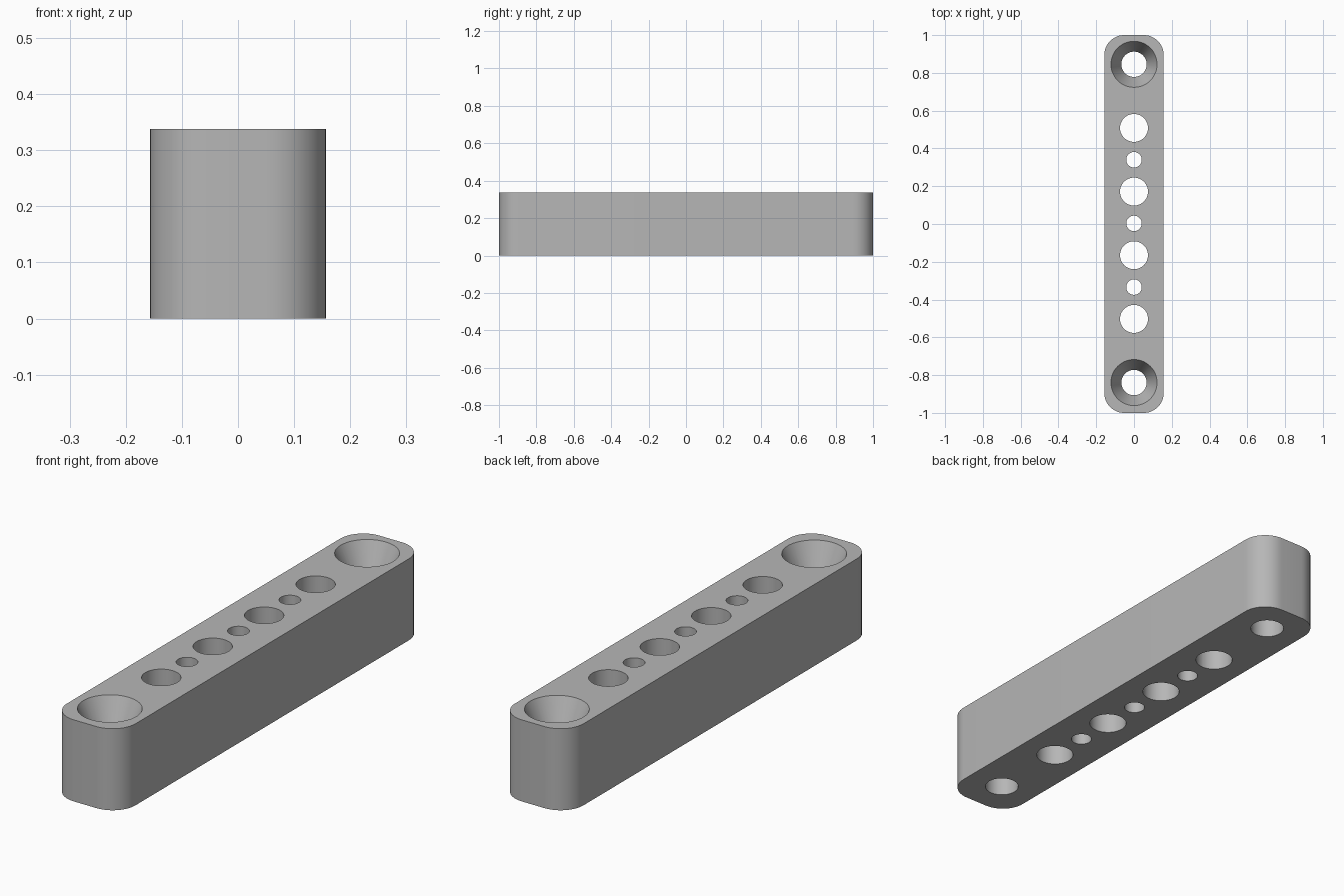
import bpy, bmesh, math

HALF_W, HALF_L, HEIGHT, CORNER = 0.157, 1.0, 0.338, 0.105
PITCH, SHIFT = 0.1685, 0.003
WIDE_R, PIN_R, SCREW_R, SINK_R, SINK_DEPTH = 0.074, 0.041, 0.067, 0.122, 0.12
SEGMENTS = 48

cube = bpy.data.objects.get("Cube")
if cube:
    bpy.data.objects.remove(cube, do_unlink=True)

grey = bpy.data.materials.new("plain grey")
grey.use_nodes = True
colour = (0.47, 0.47, 0.47, 1)
grey.diffuse_color = colour
grey.node_tree.nodes["Principled BSDF"].inputs["Base Color"].default_value = colour


def make_object(name, bm):
    bmesh.ops.recalc_face_normals(bm, faces=bm.faces)
    mesh = bpy.data.meshes.new(name)
    bm.to_mesh(mesh)
    bm.free()
    mesh.materials.append(grey)
    obj = bpy.data.objects.new(name, mesh)
    bpy.context.collection.objects.link(obj)
    return obj


def add_turned_plug(bm, y, profile):
    """Closed round plug at (0, y), turned from (radius, z) pairs."""
    rings = []
    for r, z in profile:
        angles = [2 * math.pi * i / SEGMENTS for i in range(SEGMENTS)]
        rings.append([bm.verts.new((r * math.cos(a), y + r * math.sin(a), z))
                      for a in angles])
    for low, high in zip(rings, rings[1:]):
        for i in range(SEGMENTS):
            j = (i + 1) % SEGMENTS
            bm.faces.new((low[i], low[j], high[j], high[i]))
    bm.faces.new(rings[0][::-1])
    bm.faces.new(rings[-1])


# Bar: rounded rectangle, extruded upwards
bm = bmesh.new()
outline = []
for corner, (sx, sy) in enumerate([(1, 1), (-1, 1), (-1, -1), (1, -1)]):
    for step in range(13):
        a = math.pi / 2 * (corner + step / 12)
        outline.append(bm.verts.new((sx * (HALF_W - CORNER) + CORNER * math.cos(a),
                                     sy * (HALF_L - CORNER) + CORNER * math.sin(a), 0)))
base = bm.faces.new(outline)
extruded = bmesh.ops.extrude_face_region(bm, geom=[base], use_keep_orig=True)
top = [v for v in extruded["geom"] if isinstance(v, bmesh.types.BMVert)]
bmesh.ops.translate(bm, verts=top, vec=(0, 0, HEIGHT))
bar = make_object("drilled_bar", bm)

# Hole cutters: alternating wide and narrow holes, countersunk screw holes at the ends
bm = bmesh.new()
for k in range(-3, 4):
    r = WIDE_R if k % 2 else PIN_R
    add_turned_plug(bm, k * PITCH + SHIFT, [(r, -0.05), (r, HEIGHT + 0.05)])
slope = (SINK_R - SCREW_R) / SINK_DEPTH
for k in (-5, 5):
    add_turned_plug(bm, k * PITCH + SHIFT,
                    [(SCREW_R, -0.05), (SCREW_R, HEIGHT - SINK_DEPTH),
                     (SINK_R + 0.02 * slope, HEIGHT + 0.02)])
cutter = make_object("hole_cutter", bm)
cutter.hide_render = True

# Drill the bar, then discard the cutter
drill = bar.modifiers.new("drill", 'BOOLEAN')
drill.operation = 'DIFFERENCE'
drill.solver = 'EXACT'
drill.object = cutter
bpy.ops.object.select_all(action='DESELECT')
bar.select_set(True)
bpy.context.view_layer.objects.active = bar
bpy.ops.object.modifier_apply(modifier=drill.name)
bpy.data.objects.remove(cutter, do_unlink=True)
bpy.ops.object.shade_smooth_by_angle(angle=math.radians(20))
